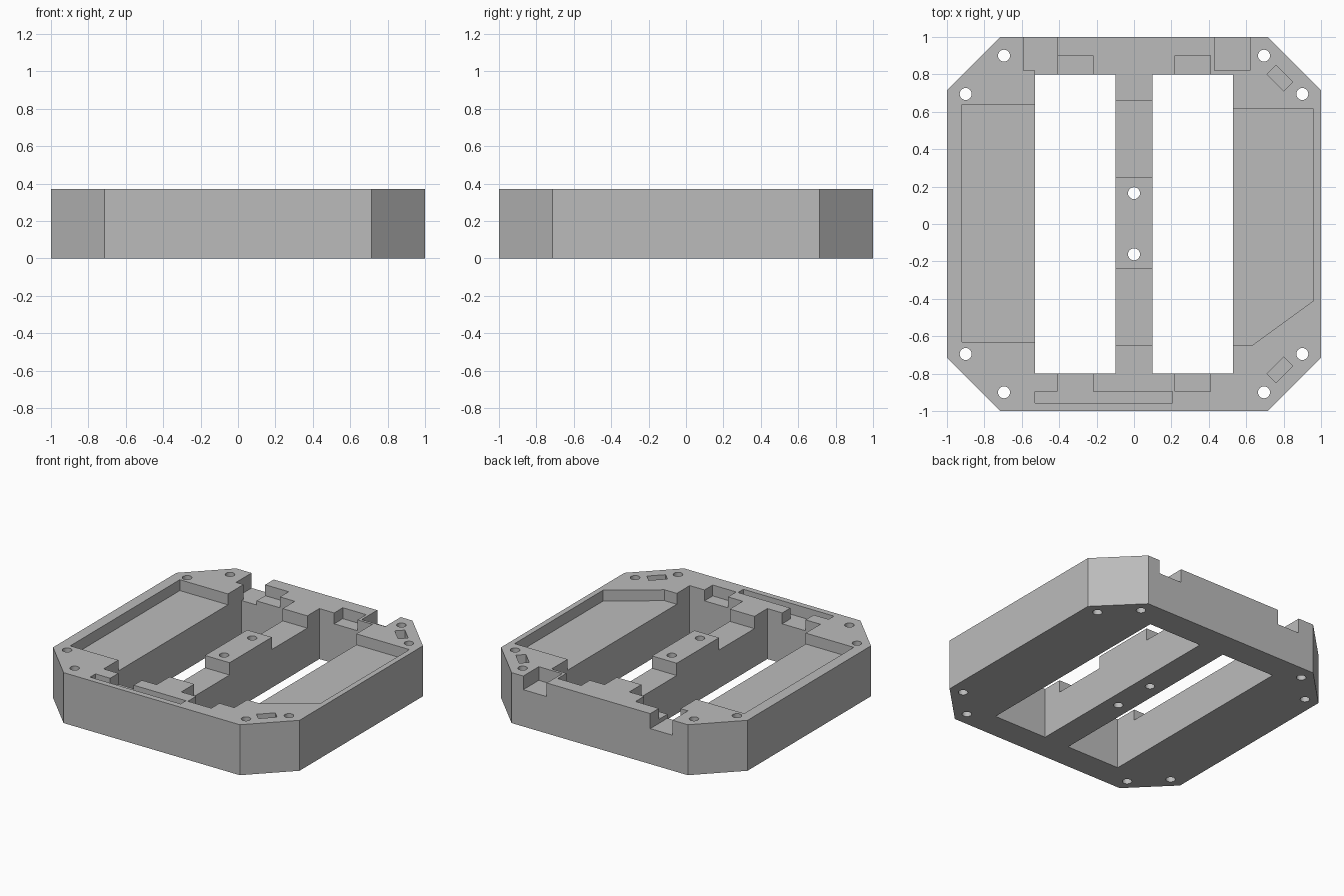
import bpy, bmesh, math

old = bpy.data.objects.get("Cube")
if old:
    bpy.data.objects.remove(old, do_unlink=True)

H = 0.37    # overall height
D = 0.08    # usual recess depth

grey = bpy.data.materials.new("plain grey")
grey.use_nodes = True
colour = (0.5, 0.5, 0.5, 1)
grey.diffuse_color = colour
grey.node_tree.nodes["Principled BSDF"].inputs["Base Color"].default_value = colour


def prism(name, outline, z0, z1):
    """Extrude a closed plan outline between two heights."""
    bm = bmesh.new()
    base = bm.faces.new([bm.verts.new((x, y, z0)) for x, y in outline])
    top = bmesh.ops.extrude_face_region(bm, geom=[base])["geom"]
    bmesh.ops.translate(bm, vec=(0, 0, z1 - z0),
                        verts=[v for v in top if isinstance(v, bmesh.types.BMVert)])
    bmesh.ops.recalc_face_normals(bm, faces=bm.faces)
    mesh = bpy.data.meshes.new(name)
    bm.to_mesh(mesh)
    bm.free()
    mesh.materials.append(grey)
    obj = bpy.data.objects.new(name, mesh)
    bpy.context.collection.objects.link(obj)
    return obj


def rect(x0, x1, y0, y1):
    return [(x0, y0), (x1, y0), (x1, y1), (x0, y1)]


def circle(cx, cy, r, n=24):
    return [(cx + r * math.cos(math.tau * i / n), cy + r * math.sin(math.tau * i / n))
            for i in range(n)]


def cut(outline, depth=D):
    """Cut an outline down from the top by the given depth."""
    cutter = prism("cutter", outline, H - depth, H + 0.1)
    cutter.hide_render = True
    mod = frame.modifiers.new("cut", "BOOLEAN")
    mod.operation = "DIFFERENCE"
    mod.solver = "EXACT"
    mod.object = cutter
    bpy.context.view_layer.objects.active = frame
    bpy.ops.object.modifier_apply(modifier=mod.name)
    bpy.data.objects.remove(cutter, do_unlink=True)


# Octagonal body
c = 0.715
frame = prism("frame", [(-c, -1), (c, -1), (1, -c), (1, c),
                        (c, 1), (-c, 1), (-1, c), (-1, -c)], 0, H)
THROUGH = H + 0.1

# Two long openings either side of the central bridge
for x0, x1 in ((-0.53, -0.1), (0.1, 0.53)):
    cut(rect(x0, x1, -0.8, 0.8), THROUGH)

# Lowered ends of the bridge
cut(rect(-0.15, 0.15, 0.25, 0.66), 0.09)
cut(rect(-0.15, 0.15, -0.65, -0.24), 0.09)

# Wide side pockets, one with a slanted corner
cut(rect(-0.92, -0.5, -0.63, 0.64))
cut([(0.5, -0.65), (0.63, -0.65), (0.96, -0.41), (0.96, 0.615), (0.5, 0.615)])

# Small ledges at the ends of the openings
for x0, x1 in ((-0.41, -0.22), (0.22, 0.41)):
    for y0, y1 in ((0.75, 0.9), (-0.895, -0.75)):
        cut(rect(x0, x1, y0, y1))

# Notches through the back edge
cut([(-0.59, 1.1), (-0.59, 0.82), (-0.53, 0.82), (-0.53, 0.75),
     (-0.41, 0.75), (-0.41, 1.1)], 0.11)
cut(rect(0.43, 0.62, 0.82, 1.1), 0.1)

# Long slot along the front rim
cut(rect(-0.53, 0.205, -0.957, -0.895))

# Diagonal corner slots
for s in (-1, 1):
    cut([(0.78 + (a + b) * 0.707, s * (0.78 + (b - a) * 0.707))
         for a, b in rect(-0.063, 0.063, -0.034, 0.034)], 0.06)

# Screw holes at the corners and on the bridge
holes = [(sx * p, sy * q) for sx in (-1, 1) for sy in (-1, 1)
         for p, q in ((0.695, 0.9), (0.9, 0.695))]
for x, y in holes + [(0, -0.162), (0, 0.165)]:
    cut(circle(x, y, 0.032), THROUGH)

# Crisp edges on flat faces, smooth hole walls
bpy.ops.object.select_all(action="DESELECT")
frame.select_set(True)
bpy.context.view_layer.objects.active = frame
bpy.ops.object.shade_smooth_by_angle(angle=math.radians(30))
